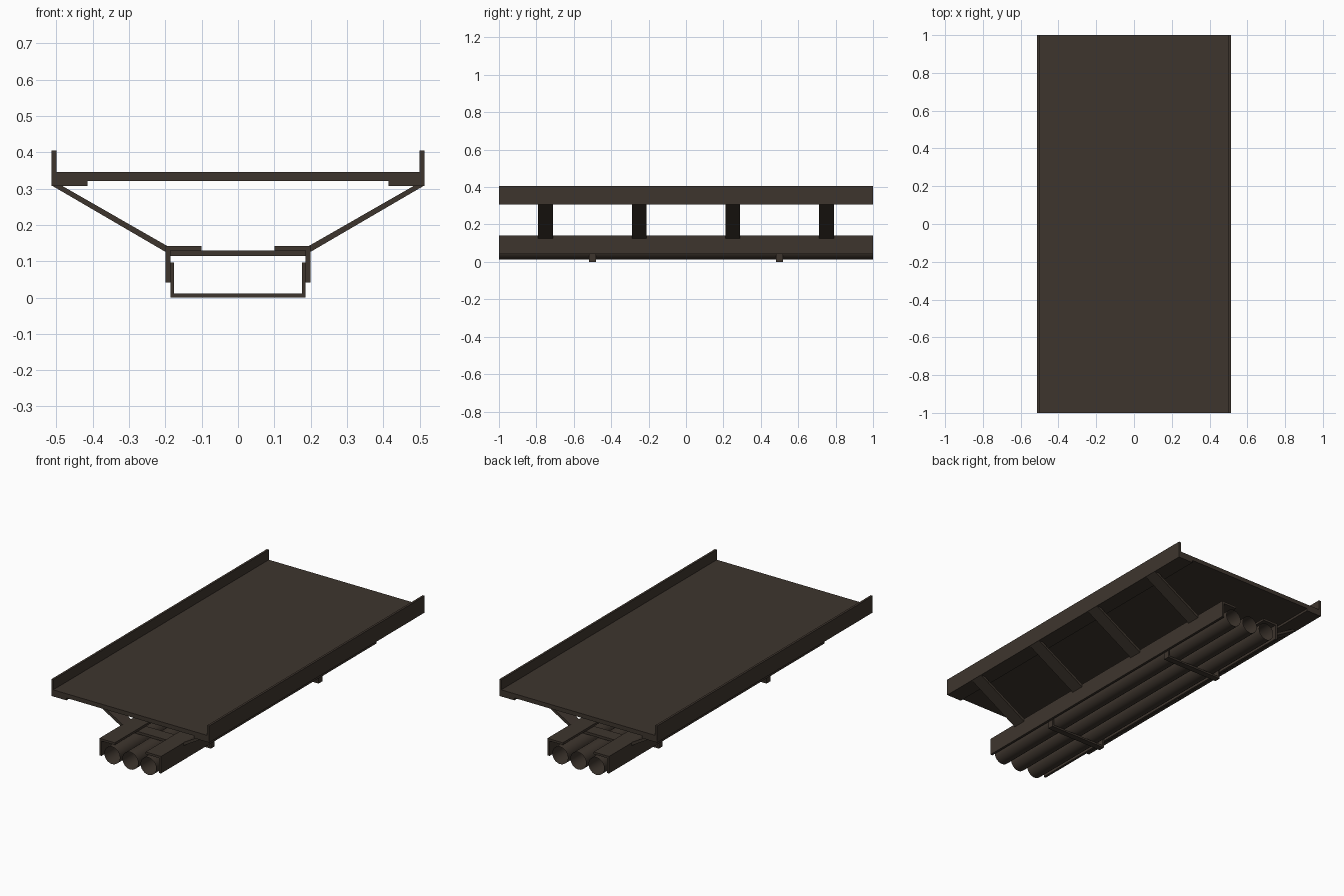
import bpy, bmesh, math

if "Cube" in bpy.data.objects:
    bpy.data.objects.remove(bpy.data.objects["Cube"])

mat = bpy.data.materials.new("dark brown steel")
mat.diffuse_color = (0.048, 0.036, 0.027, 1)
mat.use_nodes = True
mat.node_tree.nodes["Principled BSDF"].inputs["Base Color"].default_value = mat.diffuse_color


def finish(name, bm, normals=True):
    if normals:
        bmesh.ops.recalc_face_normals(bm, faces=bm.faces)
    me = bpy.data.meshes.new(name)
    bm.to_mesh(me)
    bm.free()
    me.materials.append(mat)
    ob = bpy.data.objects.new(name, me)
    bpy.context.collection.objects.link(ob)
    return ob


def extrude(name, profile, y, width, side=1):
    """Extrude an (x, z) profile along y, centred on y; side=-1 mirrors it."""
    bm = bmesh.new()
    face = bm.faces.new([bm.verts.new((side * x, y - width / 2, z)) for x, z in profile])
    res = bmesh.ops.extrude_face_region(bm, geom=[face])
    moved = [v for v in res["geom"] if isinstance(v, bmesh.types.BMVert)]
    bmesh.ops.translate(bm, verts=moved, vec=(0, width, 0))
    return finish(name, bm)


def rect(x0, x1, z0, z1):
    return [(x0, z0), (x1, z0), (x1, z1), (x0, z1)]


# Walkway deck plate
extrude("deck", rect(-0.5, 0.5, 0.321, 0.346), 0, 2)

# Long L-shaped rails: toe boards on the deck and the lower pipe carriers
toe = [(0.415, 0.307), (0.513, 0.307), (0.513, 0.405), (0.5, 0.405), (0.5, 0.321), (0.415, 0.321)]
carrier = [(0.1, 0.129), (0.186, 0.129), (0.186, 0.042), (0.2, 0.042), (0.2, 0.142), (0.1, 0.142)]
strut = [(0.512, 0.308), (0.485, 0.308), (0.195, 0.142), (0.2, 0.126)]
for side, label in ((-1, "left"), (1, "right")):
    extrude("toe_rail_" + label, toe, 0, 2, side)
    extrude("carrier_rail_" + label, carrier, 0, 2, side)
    # Sloping struts
    for y in (-0.75, -0.25, 0.25, 0.75):
        extrude("strut_" + label, strut, y, 0.08, side)

# Cross ties between the carrier rails
for y in (-0.75, -0.25, 0.25, 0.75):
    extrude("cross_tie", rect(-0.186, 0.186, 0.114, 0.129), y, 0.08)

# U-shaped straps holding the pipes
strap = [(-0.186, 0), (0.186, 0), (0.186, 0.097), (0.176, 0.097),
         (0.176, 0.011), (-0.176, 0.011), (-0.176, 0.097), (-0.186, 0.097)]
for y in (-0.5, 0.5):
    extrude("pipe_strap", strap, y, 0.036)

# Three open thin-walled pipes
for x in (-0.118, 0, 0.118):
    bm = bmesh.new()
    n = 24
    rings = [[bm.verts.new((x + 0.051 * math.cos(2 * math.pi * i / n), y,
                            0.063 + 0.051 * math.sin(2 * math.pi * i / n)))
              for i in range(n)] for y in (-1, 1)]
    for i in range(n):
        j = (i + 1) % n
        f = bm.faces.new([rings[0][i], rings[1][i], rings[1][j], rings[0][j]])
        f.smooth = True
    finish("pipe", bm, normals=True)
